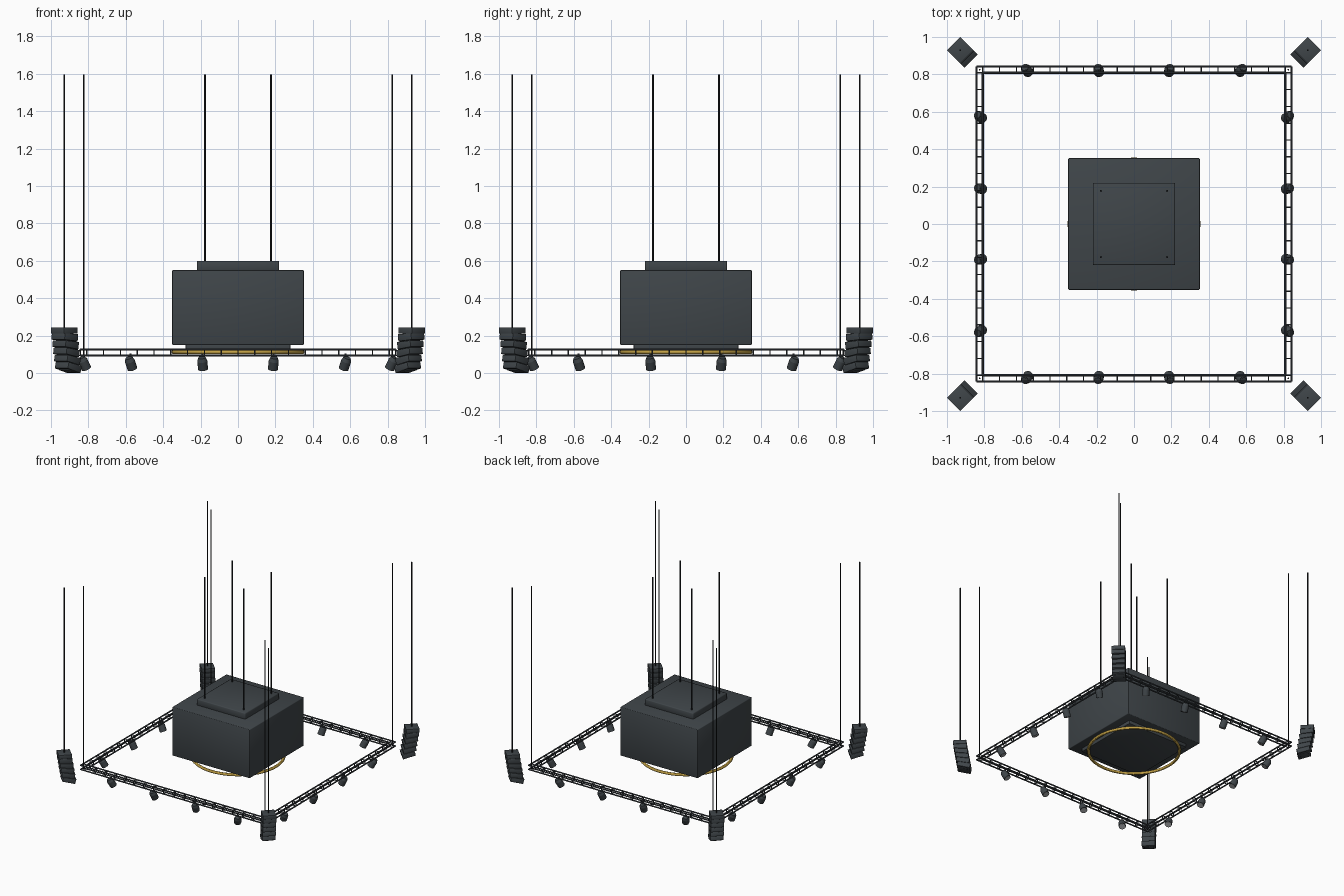
import bpy, bmesh, math
from mathutils import Matrix, Vector

cube = bpy.data.objects.get("Cube")
if cube:
    bpy.data.objects.remove(cube, do_unlink=True)


def material(name, rgb):
    m = bpy.data.materials.new(name)
    m.use_nodes = True
    col = (*rgb, 1)
    m.diffuse_color = col
    m.node_tree.nodes["Principled BSDF"].inputs["Base Color"].default_value = col
    return m


CHARCOAL = material("charcoal", (0.05, 0.06, 0.067))
TRUSS = material("truss metal", (0.044, 0.052, 0.06))
BLACK = material("cable black", (0.013, 0.015, 0.017))
GOLD = material("gold", (0.55, 0.36, 0.06))
LENS = material("lens grey", (0.35, 0.36, 0.37))


def finish(bm, name, *mats, bevel=0, smooth=False):
    bmesh.ops.recalc_face_normals(bm, faces=bm.faces)
    me = bpy.data.meshes.new(name)
    bm.to_mesh(me)
    bm.free()
    ob = bpy.data.objects.new(name, me)
    bpy.context.collection.objects.link(ob)
    for m in mats:
        me.materials.append(m)
    if bevel:
        # Softly rounded edges, shaded smooth across the faces
        mod = ob.modifiers.new("Bevel", "BEVEL")
        mod.width, mod.segments = bevel, 2
        for p in me.polygons:
            p.use_smooth = True
    if smooth:
        bpy.ops.object.select_all(action="DESELECT")
        ob.select_set(True)
        bpy.context.view_layer.objects.active = ob
        bpy.ops.object.shade_smooth_by_angle()
    return ob


def add_box(bm, size, mat):
    return bmesh.ops.create_cube(bm, size=1, matrix=mat @ Matrix.Diagonal((*size, 1)))["verts"]


def add_rod(bm, a, b, r, r2=None, sides=6):
    a, b = Vector(a), Vector(b)
    d = b - a
    mat = Matrix.Translation((a + b) / 2) @ d.to_track_quat("Z", "Y").to_matrix().to_4x4()
    return bmesh.ops.create_cone(bm, cap_ends=True, segments=sides, radius1=r,
                                 radius2=r2 or r, depth=d.length, matrix=mat)["verts"]


# Central hanging cube: bottom plate, main body, top cap
for name, half, z0, z1, bev in (("bottom_plate", 0.28, 0.122, 0.155, 0.003),
                                ("main_body", 0.352, 0.15, 0.55, 0.005),
                                ("top_cap", 0.22, 0.545, 0.60, 0.007)):
    bm = bmesh.new()
    add_box(bm, (half * 2, half * 2, z1 - z0), Matrix.Translation((0, 0, (z0 + z1) / 2)))
    finish(bm, name, CHARCOAL, bevel=bev)

# Gold ring below the body, swept from a small circle
bm = bmesh.new()
circle = bmesh.ops.create_circle(bm, segments=12, radius=0.011,
                                 matrix=Matrix.Translation((0.344, 0, 0.112)) @ Matrix.Rotation(math.pi / 2, 4, "X"))
bmesh.ops.spin(bm, geom=circle["verts"] + bm.edges[:], cent=(0, 0, 0), axis=(0, 0, 1),
               angle=math.tau, steps=64, use_merge=True)
bmesh.ops.remove_doubles(bm, verts=bm.verts, dist=0.0001)
finish(bm, "gold_ring", GOLD, smooth=True)

# Square lighting truss: four chords per side, with square frames between them
T, OFF, ZT = 0.825, 0.0165, 0.109
CORNERS = [(-1, -1), (1, -1), (1, 1), (-1, 1)]
bm = bmesh.new()
for side in range(4):
    turn = Matrix.Rotation(side * math.pi / 2, 4, "Z")
    section = [(T + u * OFF, ZT + v * OFF) for u, v in CORNERS]
    for y, z in section:
        add_rod(bm, turn @ Vector((-y, y, z)), turn @ Vector((y, y, z)), 0.0056, sides=8)
    for i in range(19):
        x = -T + OFF + i * 2 * (T - OFF) / 18
        pts = [turn @ Vector((x, y, z)) for y, z in section]
        for k in range(4):
            add_rod(bm, pts[k], pts[(k + 1) % 4], 0.0038)
finish(bm, "lighting_truss", TRUSS, smooth=True)

# Spotlights clamped under the truss, aimed at the centre
n = 0
for side in range(4):
    turn = Matrix.Rotation(side * math.pi / 2, 4, "Z")
    for x in (-0.575, -0.19, 0.19, 0.575):
        n += 1
        pivot = turn @ Vector((x, T, 0.054))
        aim = (Vector((0, 0, -1.7)) - pivot).normalized()
        bm = bmesh.new()
        add_rod(bm, pivot, pivot + Vector((0, 0, 0.05)), 0.005)
        add_rod(bm, pivot - aim * 0.032, pivot - aim * 0.012, 0.019, 0.027, sides=16)
        add_rod(bm, pivot - aim * 0.012, pivot + aim * 0.036, 0.027, sides=16)
        lens = add_rod(bm, pivot + aim * 0.034, pivot + aim * 0.038, 0.023, sides=16)
        for f in {f for v in lens for f in v.link_faces}:
            f.material_index = 1
        finish(bm, f"spotlight_{n}", CHARCOAL, LENS, smooth=True)

# Curved loudspeaker stacks at the corners, facing inward and tilting down
A = 0.929
for n, (sx, sy) in enumerate(CORNERS, 1):
    face = Matrix.Translation((sx * A, sy * A, 0)) @ Matrix.Rotation(math.atan2(-sy, -sx), 4, "Z")
    bm = bmesh.new()
    add_box(bm, (0.1, 0.1, 0.032), face @ Matrix.Translation((0, 0, 0.227)))
    for i in range(5):
        tilt = math.radians(4 + 2.5 * i)
        place = face @ Matrix.Translation((0.004 + 0.0065 * i, 0, 0.192 - 0.0405 * i)) @ Matrix.Rotation(tilt, 4, "Y")
        verts = add_box(bm, (0.1, 0.1, 0.039), place)
        # Wedge the cabinet so its back is thinner
        inv = place.inverted()
        for v in verts:
            p = inv @ v.co
            if p.x < 0:
                p.z *= 0.88
            v.co = place @ p
        add_box(bm, (0.06, 0.07, 0.045), place)
    finish(bm, f"speaker_stack_{n}", CHARCOAL, bevel=0.0015)

# Suspension cables
for name, c, z, r in (("body_cables", 0.177, 0.6, 0.0056),
                      ("truss_cables", T, 0.095, 0.004),
                      ("speaker_cables", A, 0.24, 0.004)):
    bm = bmesh.new()
    for sx, sy in CORNERS:
        add_rod(bm, (sx * c, sy * c, z), (sx * c, sy * c, 1.595), r, sides=8)
    finish(bm, name, BLACK, smooth=True)
